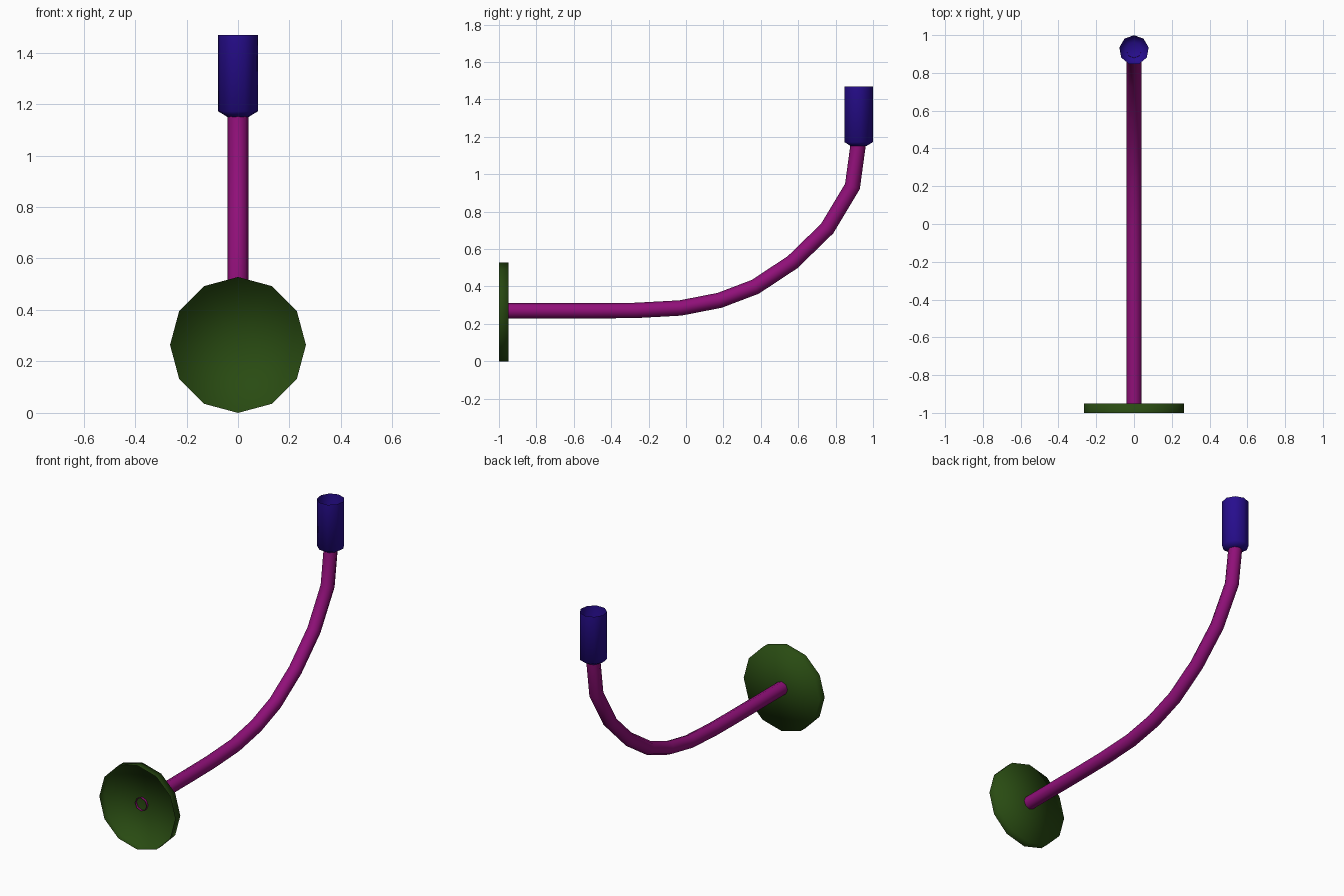
import bpy, bmesh
from math import sin, cos, pi
from mathutils import Vector

cube = bpy.data.objects.get("Cube")
if cube:
    bpy.data.objects.remove(cube, do_unlink=True)


def make_material(name, rgb):
    mat = bpy.data.materials.new(name)
    mat.use_nodes = True
    colour = (*rgb, 1.0)
    mat.diffuse_color = colour
    mat.node_tree.nodes["Principled BSDF"].inputs["Base Color"].default_value = colour
    return mat


def sweep(name, path, radii, sides, mat, phase=0.0, start_cap=False):
    """Skin mitred rings along a (y, z) path; the far end stays open."""
    pts = [Vector((0, y, z)) for y, z in path]
    dirs = [(b - a).normalized() for a, b in zip(pts, pts[1:])]
    bm = bmesh.new()
    rings = []
    for i, (p, r) in enumerate(zip(pts, radii)):
        before, after = dirs[max(i - 1, 0)], dirs[min(i, len(dirs) - 1)]
        t = (before + after).normalized()
        normal = Vector((0, t.z, -t.y)) / t.dot(before)
        ring = []
        for k in range(sides):
            a = phase + 2 * pi * k / sides
            ring.append(bm.verts.new(p + r * (Vector((cos(a), 0, 0)) + normal * sin(a))))
        rings.append(ring)
    for lower, upper in zip(rings, rings[1:]):
        for k in range(sides):
            n = (k + 1) % sides
            bm.faces.new((lower[k], lower[n], upper[n], upper[k]))
    if start_cap:
        centre = bm.verts.new(pts[0])
        for k in range(sides):
            bm.faces.new((centre, rings[0][(k + 1) % sides], rings[0][k]))
    for f in bm.faces:
        f.smooth = True
    mesh = bpy.data.meshes.new(name)
    bm.to_mesh(mesh)
    bm.free()
    mesh.materials.append(mat)
    obj = bpy.data.objects.new(name, mesh)
    bpy.context.collection.objects.link(obj)
    return obj


green = make_material("dark green", (0.022, 0.07, 0.006))
magenta = make_material("magenta", (0.28, 0.005, 0.19))
blue = make_material("deep blue", (0.02, 0.004, 0.27))

# Shallow wall plate, closed at the back and open at the front
plate_z = 0.264
sweep("wall_plate", [(-0.95, plate_z), (-1.0, plate_z)], [0.264] * 2, 12, green,
      start_cap=True)

# Bent arm, poking just through the plate
arm_path = [(-0.965, 0.27), (-0.5, 0.27), (-0.27, 0.272), (-0.03, 0.285),
            (0.18, 0.326), (0.37, 0.398), (0.57, 0.53), (0.755, 0.71),
            (0.89, 0.935), (0.92, 1.155)]
sweep("arm", arm_path, [0.041] * len(arm_path), 8, magenta)

# Open candle cup with a tapered bottom
cup_y = 0.921
sweep("cup", [(cup_y, 1.15), (cup_y, 1.172), (cup_y, 1.468)],
      [0.042, 0.0785, 0.0785], 9, blue, phase=pi / 2, start_cap=True)
